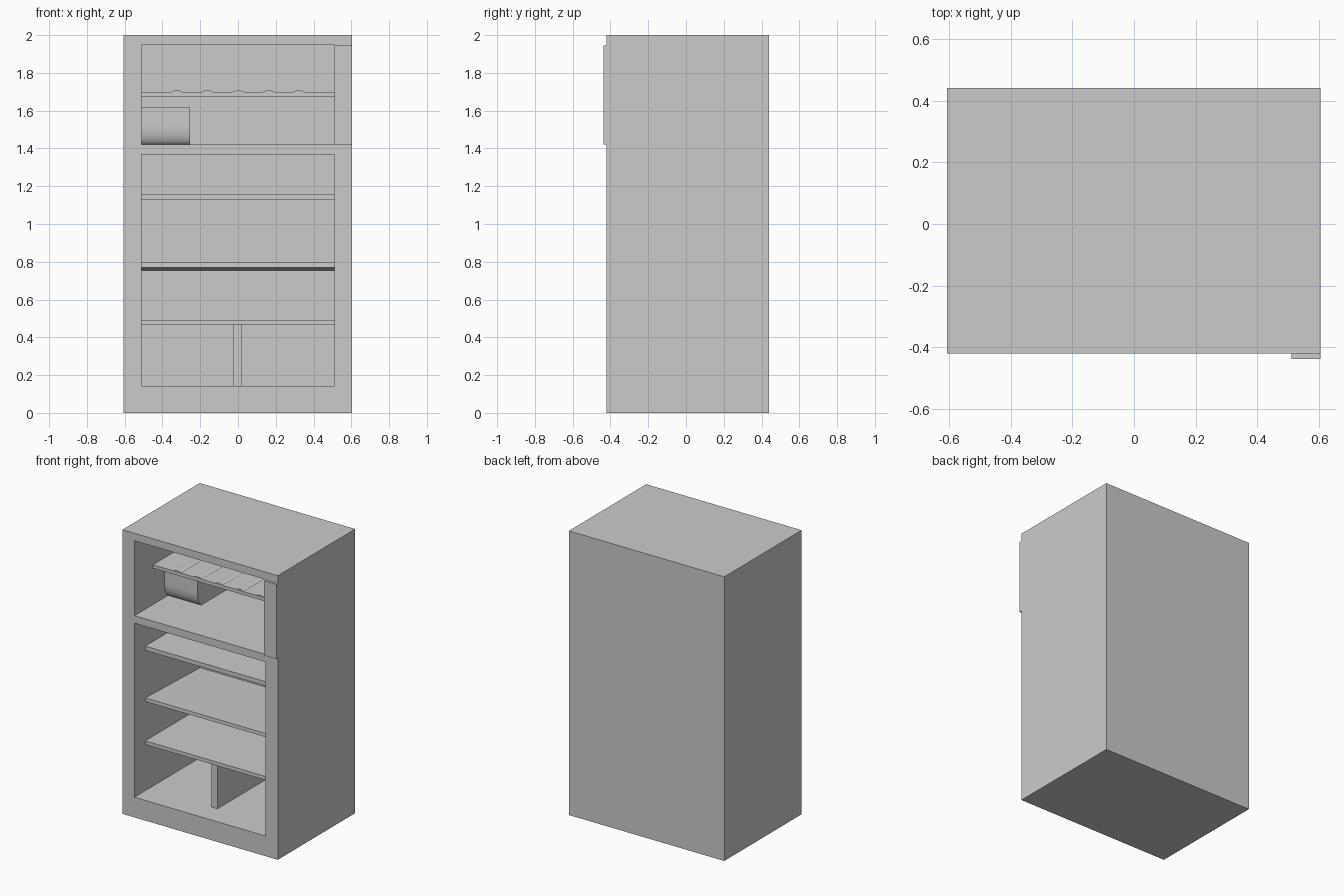
import bpy, bmesh, math

if "Cube" in bpy.data.objects:
    bpy.data.objects.remove(bpy.data.objects["Cube"])


def mesh_object(name, bm):
    bmesh.ops.recalc_face_normals(bm, faces=bm.faces)
    me = bpy.data.meshes.new(name)
    bm.to_mesh(me)
    bm.free()
    ob = bpy.data.objects.new(name, me)
    bpy.context.collection.objects.link(ob)
    return ob


def box(name, x, y, z):
    """Box from (min, max) pairs, origin at its centre."""
    bm = bmesh.new()
    bmesh.ops.create_cube(bm, size=1)
    bmesh.ops.scale(bm, vec=(x[1] - x[0], y[1] - y[0], z[1] - z[0]), verts=bm.verts)
    ob = mesh_object(name, bm)
    ob.location = [(a + b) / 2 for a, b in (x, y, z)]
    return ob


def prism_x(name, profile, x0, x1):
    """Extrude a (y, z) profile along x."""
    bm = bmesh.new()
    face = bm.faces.new([bm.verts.new((x0, y, z)) for y, z in profile])
    ext = bmesh.ops.extrude_face_region(bm, geom=[face], use_keep_orig=True)
    verts = [g for g in ext["geom"] if isinstance(g, bmesh.types.BMVert)]
    bmesh.ops.translate(bm, vec=(x1 - x0, 0, 0), verts=verts)
    return mesh_object(name, bm)


def smooth(ob):
    bpy.ops.object.select_all(action='DESELECT')
    ob.select_set(True)
    bpy.context.view_layer.objects.active = ob
    bpy.ops.object.shade_smooth_by_angle(angle=math.radians(35))


INNER = (-0.512, 0.51)
FREEZER_BACK, FRIDGE_BACK = 0.24, 0.31

# cabinet with two hollow compartments
cabinet = box("cabinet", (-0.606, 0.604), (-0.42, 0.44), (0, 2))
for name, back, z in (("freezer_cutter", FREEZER_BACK, (1.42, 1.947)),
                      ("fridge_cutter", FRIDGE_BACK, (0.142, 1.367))):
    cutter = box(name, INNER, (-0.6, back), z)
    cutter.hide_render = True
    cutter.hide_viewport = True
    cutter.display_type = 'WIRE'
    mod = cabinet.modifiers.new(name, 'BOOLEAN')
    mod.operation = 'DIFFERENCE'
    mod.solver = 'EXACT'
    mod.object = cutter

# raised panel beside the freezer opening
box("side_panel", (0.51, 0.604), (-0.437, -0.42), (1.42, 1.945))

# fridge shelves, the middle one tipped slightly back
box("upper_shelf", INNER, (-0.30, FRIDGE_BACK), (1.13, 1.16))
middle = box("middle_shelf", INNER, (-0.30, FRIDGE_BACK), (0.76, 0.785))
middle.rotation_euler.x = math.radians(-1.9)
box("lower_shelf", INNER, (-0.30, FRIDGE_BACK), (0.467, 0.493))
box("drawer_divider", (-0.025, 0.022), (-0.26, FRIDGE_BACK), (0.142, 0.467))

# freezer shelf with low raised ribs
box("freezer_shelf", INNER, (-0.215, FREEZER_BACK), (1.676, 1.70))
for i in range(5):
    bm = bmesh.new()
    bmesh.ops.create_cone(bm, cap_ends=True, segments=24, radius1=1, radius2=1, depth=1)
    rib = mesh_object(f"shelf_rib_{i + 1}", bm)
    rib.rotation_euler.x = math.radians(90)
    rib.scale = (0.032, 0.012, 0.45)
    rib.location = ((i - 2) * 0.162, 0.012, 1.695)
    smooth(rib)

# ice box with rounded lower front edge
arc = [(-0.04 - 0.045 * math.sin(a), 1.52 - 0.10 * math.cos(a))
       for a in (math.pi / 2 * i / 12 for i in range(13))]
ice = prism_x("ice_box", [(FREEZER_BACK, 1.62), (FREEZER_BACK, 1.42)] + arc + [(-0.085, 1.62)],
              INNER[0], -0.255)
smooth(ice)
